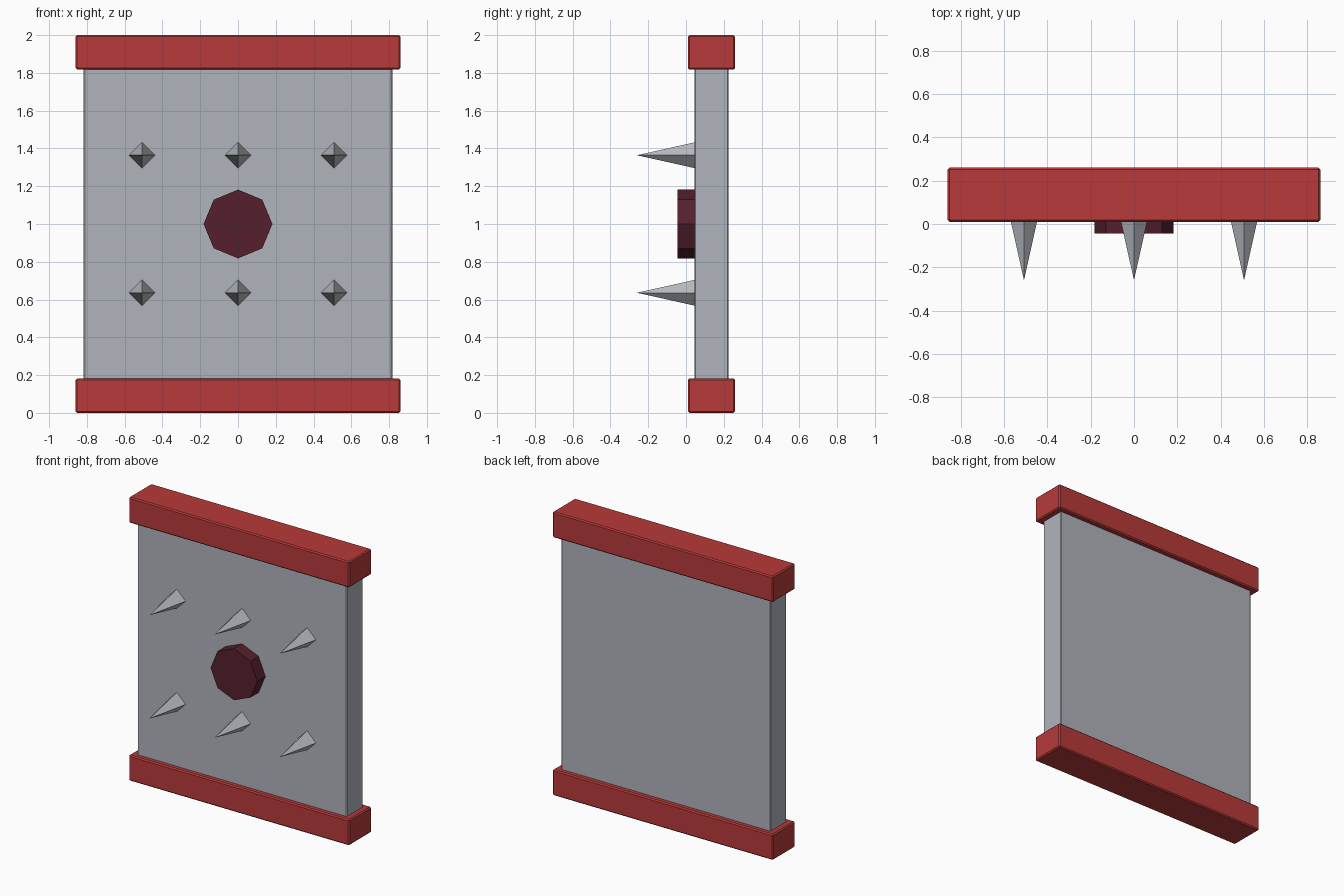
import bpy, math

if "Cube" in bpy.data.objects:
    bpy.data.objects.remove(bpy.data.objects["Cube"])


def material(name, rgb):
    # sRGB 0-255 to linear
    lin = [((c / 255 + 0.055) / 1.055) ** 2.4 for c in rgb]
    m = bpy.data.materials.new(name)
    m.diffuse_color = (*lin, 1)
    m.use_nodes = True
    m.node_tree.nodes["Principled BSDF"].inputs["Base Color"].default_value = m.diffuse_color
    return m


RED = material("red", (184, 58, 58))
GREY = material("panel grey", (176, 180, 187))
STEEL = material("spike steel", (184, 188, 194))
MAROON = material("dark maroon", (86, 32, 45))


def box(name, x, y, z, mat, bevel):
    bpy.ops.mesh.primitive_cube_add(
        size=1, location=[(a + b) / 2 for a, b in (x, y, z)])
    o = bpy.context.object
    o.name = name
    o.scale = [b - a for a, b in (x, y, z)]
    bpy.ops.object.transform_apply(location=False, rotation=False, scale=True)
    b = o.modifiers.new("bevel", "BEVEL")
    b.width, b.segments = bevel, 1
    o.data.materials.append(mat)


def cone(name, sides, r1, r2, y_base, y_tip, x, z, mat):
    # cone or prism pointing towards the front (-y)
    bpy.ops.mesh.primitive_cone_add(
        vertices=sides, radius1=r1, radius2=r2, depth=y_base - y_tip,
        location=(x, (y_base + y_tip) / 2, z), rotation=(math.pi / 2, 0, 0))
    o = bpy.context.object
    o.name = name
    o.data.materials.append(mat)


# Main slab and end rails
box("panel", (-0.817, 0.817), (0.045, 0.225), (0.1, 1.9), GREY, 0.006)
box("bottom_rail", (-0.86, 0.86), (0.01, 0.26), (0, 0.182), RED, 0.008)
box("top_rail", (-0.86, 0.86), (0.01, 0.26), (1.818, 2), RED, 0.008)

# Octagonal boss in the middle
cone("boss", 8, 0.182, 0.182, 0.06, -0.045, 0, 1, MAROON)

# Two rows of three four-sided spikes
for z in (1 - 0.364, 1 + 0.364):
    for x in (-0.508, 0, 0.508):
        cone("spike", 4, 0.068, 0, 0.045, -0.26, x, z, STEEL)
